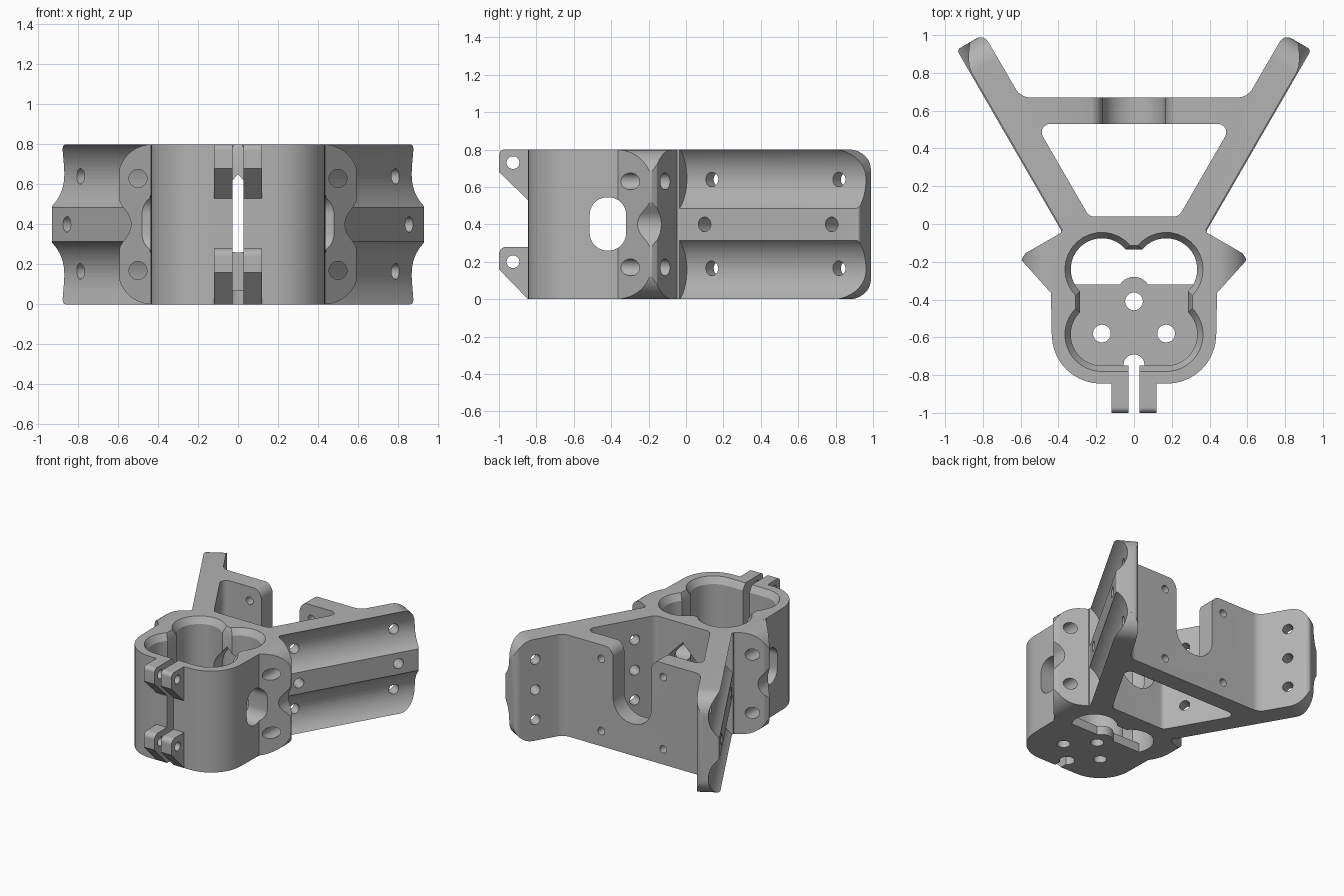
import bpy, bmesh, math
from mathutils import Vector

if "Cube" in bpy.data.objects:
    bpy.data.objects.remove(bpy.data.objects["Cube"], do_unlink=True)

grey = bpy.data.materials.new("plain_grey")
grey.use_nodes = True
grey.diffuse_color = (0.45, 0.45, 0.45, 1)
grey.node_tree.nodes["Principled BSDF"].inputs["Base Color"].default_value = (0.45, 0.45, 0.45, 1)

X, Y, Z = Vector((1, 0, 0)), Vector((0, 1, 0)), Vector((0, 0, 1))
H = 0.8


def rounded(corners, steps=10):
    """Polygon from (x, y, radius) corners with arc fillets."""
    out = []
    for i, (x, y, r) in enumerate(corners):
        p = Vector((x, y))
        if r == 0:
            out.append(p)
            continue
        a = (Vector(corners[i - 1][:2]) - p).normalized()
        b = (Vector(corners[(i + 1) % len(corners)][:2]) - p).normalized()
        half = a.angle(b) / 2
        centre = p + (a + b).normalized() * (r / math.sin(half))
        start = p + a * (r / math.tan(half)) - centre
        end = p + b * (r / math.tan(half)) - centre
        for k in range(steps + 1):
            t = k / steps
            ang = start.angle(end)
            v = (start * math.sin((1 - t) * ang) + end * math.sin(t * ang)) / math.sin(ang)
            out.append(centre + v)
    return out


def mirrored(half):
    """Close a right-hand outline with its left-hand reflection."""
    return half + [(-c[0],) + tuple(c[1:]) for c in reversed(half)]


def circle(cx, cy, r, n=32):
    return [(cx + r * math.cos(2 * math.pi * k / n), cy + r * math.sin(2 * math.pi * k / n)) for k in range(n)]


def prism(name, pts, origin, u, v, w, lo, hi, top=None):
    """Extrude a 2D outline (in axes u, v) along w; an optional top outline lofts it."""
    bm = bmesh.new()
    origin = Vector(origin)
    a = [bm.verts.new(origin + u * p[0] + v * p[1] + w * lo) for p in pts]
    b = [bm.verts.new(origin + u * p[0] + v * p[1] + w * hi) for p in (top or pts)]
    bm.faces.new(a)
    bm.faces.new(b)
    for i in range(len(a)):
        j = (i + 1) % len(a)
        bm.faces.new((a[i], a[j], b[j], b[i]))
    bmesh.ops.recalc_face_normals(bm, faces=bm.faces)
    me = bpy.data.meshes.new(name)
    bm.to_mesh(me)
    bm.free()
    me.materials.append(grey)
    ob = bpy.data.objects.new(name, me)
    bpy.context.collection.objects.link(ob)
    return ob


def combine(target, other, op):
    mod = target.modifiers.new("cut", 'BOOLEAN')
    mod.operation, mod.solver, mod.object = op, 'EXACT', other
    bpy.context.view_layer.objects.active = target
    bpy.ops.object.modifier_apply(modifier=mod.name)
    bpy.data.objects.remove(other, do_unlink=True)


def cut(*args, **kw):
    combine(bracket, prism("cutter", *args, **kw), 'DIFFERENCE')


def add(ob):
    combine(bracket, ob, 'UNION')


O = (0, 0, 0)

# Main plan: clamp body, splayed arms and cross wall
plan = mirrored([(0.6, 0.67, 0.09), (0.795, 1.005, 0.045), (0.938, 0.922, 0.02),
                 (0.385, -0.035, 0.02), (0.44, -0.36, 0.1), (0.43, -0.845, 0.26)])
bracket = prism("clamp_bracket", rounded(plan), O, X, Y, Z, 0, H)

# Triangular window between the arms
cut(rounded(mirrored([(0.521, 0.53, 0.045), (0.238, 0.04, 0.045)])), O, X, Y, Z, -0.1, 1)

# Side ears: waisted outline trimmed to a wedge in plan
ear_outline = rounded([(0.3, 0, 0), (0.6, 0, 0.17), (0.6, 0.28, 0.12), (0.51, 0.4, 0.1),
                       (0.6, 0.52, 0.12), (0.6, H, 0.17), (0.3, H, 0)])
ear_plan = rounded([(0.375, -0.04, 0), (0.575, -0.155, 0.015), (0.597, -0.19, 0.015),
                    (0.435, -0.37, 0), (0.375, -0.37, 0)])
for s in (1, -1):
    ear = prism("ear", ear_outline, O, X * s, Z, Y, -0.6, 0.2)
    combine(ear, prism("trim", ear_plan, O, X * s, Y, Z, -0.1, 1), 'INTERSECT')
    add(ear)

# Clamp tabs at the front
tabs = [rounded([(-0.8, H, 0), (-1, H, 0.03), (-1, 0.68, 0), (-0.845, 0.53, 0), (-0.8, 0.53, 0)]),
        rounded([(-0.8, 0.28, 0), (-1, 0.28, 0.04), (-1, 0.16, 0), (-0.845, 0, 0), (-0.8, 0, 0)])]
for tab in tabs:
    add(prism("tab", tab, O, Y, Z, X, -0.12, 0.12))


# Four-lobed cavity with a chamfered rim
def cavity(r, lower=True):
    def arc(cy, a, b):
        return [(0.17 + r * math.cos(math.radians(a + (b - a) * k / 16)),
                 cy + r * math.sin(math.radians(a + (b - a) * k / 16))) for k in range(17)]
    if lower:
        return mirrored(arc(-0.585, -90, 45) + arc(-0.24, -45, 140))
    return mirrored([(0.314, -0.32)] + arc(-0.24, -29, 140))


cut(cavity(0.165), O, X, Y, Z, 0.07, 1)
cut(cavity(0.165), O, X, Y, Z, 0.75, H + 0.01, top=cavity(0.202))

# Floor opening, floor tongue and floor holes
cut(cavity(0.165, False), O, X, Y, Z, -0.1, 0.2)
add(prism("tongue", circle(0, -0.37, 0.09), O, X, Y, Z, 0, 0.07))
for hx, hy in ((0, -0.41), (0.17, -0.58), (-0.17, -0.58), (0, -0.745)):
    cut(circle(hx, hy, 0.047 if hy > -0.7 else 0.055), O, X, Y, Z, -0.1, 0.12)

# Front clamping slot and tab bolt holes
cut([(-0.028, -1.1), (0.028, -1.1), (0.028, -0.72), (-0.028, -0.72)], O, X, Y, Z, -0.1, 1)
for z in (0.73, 0.2):
    cut(circle(-0.925, z, 0.034), O, Y, Z, X, -0.3, 0.3)

# Side windows through both flanks
cut(rounded([(-0.515, 0.26, 0.094), (-0.32, 0.26, 0.094), (-0.32, 0.545, 0.094), (-0.515, 0.545, 0.094)]),
    O, Y, Z, X, -0.7, 0.7)

# Teardrop opening in the wall behind the cavity
drop = [(0.16 * math.cos(math.radians(a)), 0.42 + 0.16 * math.sin(math.radians(a))) for a in range(135, 406, 10)]
cut(drop + [(0, 0.65)], O, X, Z, Y, -0.2, 0.12)

# U-shaped notch and small holes in the cross wall
cut(rounded(mirrored([(0.4, 1, 0), (0.4, H + 0.004, 0), (0.167, H + 0.004, 0.08), (0.167, 0.25, 0.16)])),
    O, X, Z, Y, 0.51, 0.7)
for hx in (-0.27, 0.27):
    for z in (0.12, 0.69):
        cut(circle(hx, z, 0.03, 20), O, X, Z, Y, 0.45, 0.75)

for s in (1, -1):
    # Local frame of each arm: along its length and out of its outer face
    along = Vector((0.5 * s, 0.866, 0))
    out = Vector((0.866 * s, -0.5, 0))
    base = (0.385 * s, -0.035, 0)
    for z in (0.155, 0.645):
        # Tube cradle groove
        cut(circle(0.12, z, 0.2, 64), base, out, Z, along, 0.0, 1.4)
        # Ear bolt hole
        cut(circle(0.5 * s, 0.17 if z < 0.4 else 0.63, 0.045), O, X, Z, Y, -0.5, -0.03)
    # Arm screw holes
    for z in (0.165, 0.4, 0.64):
        for d in (0.155, 0.94):
            cut(circle(d, z, 0.039, 24), base, along, Z, out, -0.27, 0.1)
    # Rounded arm tips
    for flip in (1, -1):
        r = 0.15
        corner = [(1.105 - r + r * math.sin(k * math.pi / 24), r * (math.cos(k * math.pi / 24) - 1)) for k in range(13)]
        corner = [(1.105 - r, 0.05)] + corner + [(1.25, -r), (1.25, 0.05)]
        centre = (base[0], base[1], H if flip > 0 else 0)
        cut(corner, centre, along, Z * flip, out, -0.3, 0.1)

# Shading with sharp edges kept
bpy.ops.object.select_all(action='DESELECT')
bracket.select_set(True)
bpy.context.view_layer.objects.active = bracket
bpy.ops.object.shade_smooth_by_angle(angle=math.radians(30))
